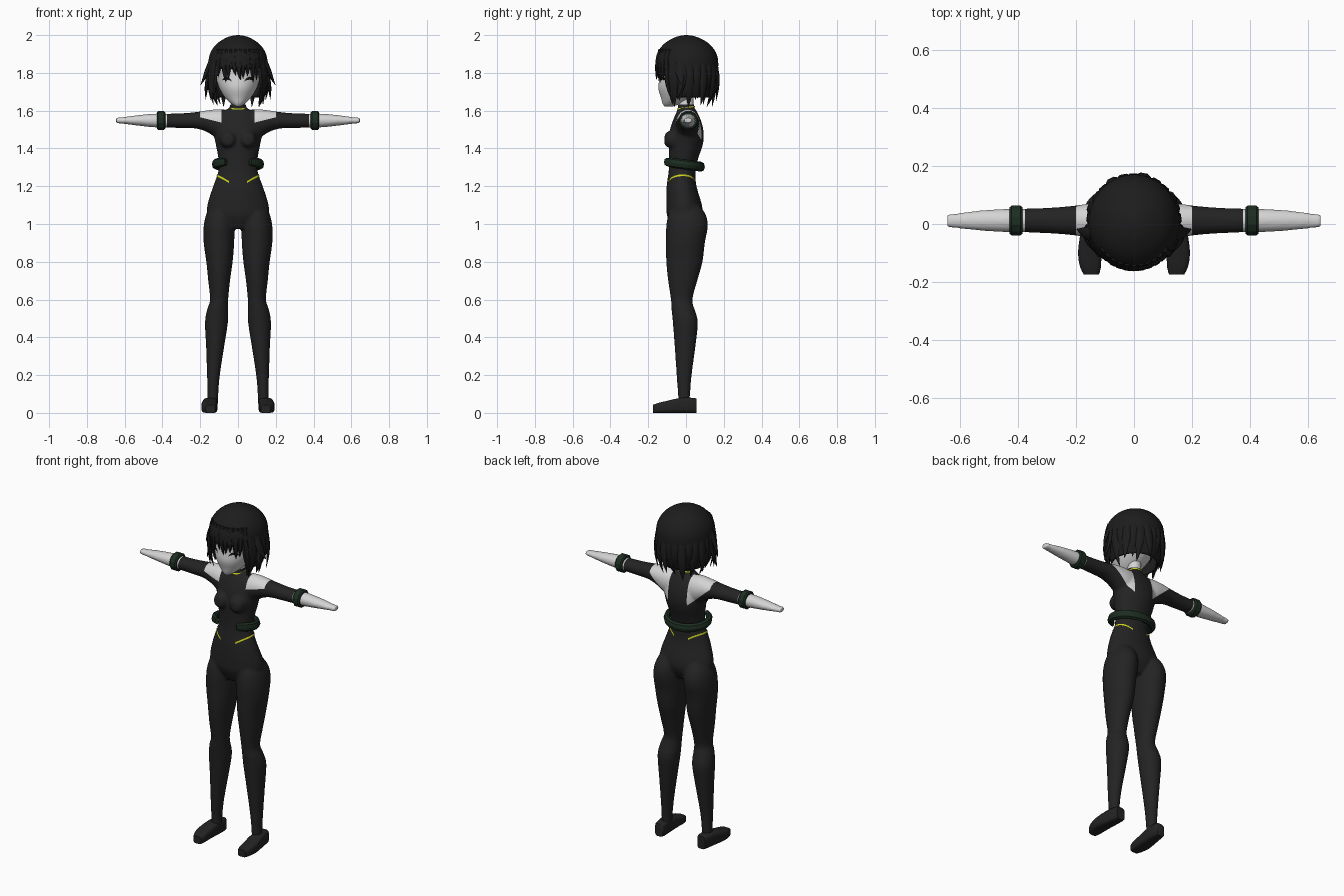
import bpy, bmesh, math, random
from mathutils import Vector
from mathutils.bvhtree import BVHTree

if "Cube" in bpy.data.objects:
    bpy.data.objects.remove(bpy.data.objects["Cube"])

random.seed(4)


def material(name, r, g, b):
    m = bpy.data.materials.new(name)
    m.diffuse_color = (r, g, b, 1)
    m.use_nodes = True
    m.node_tree.nodes["Principled BSDF"].inputs["Base Color"].default_value = m.diffuse_color
    return m


SUIT = material("suit black", .017, .017, .017)
HAIR = material("hair black", .012, .012, .012)
SKIN = material("pale skin", .66, .66, .66)
GREEN = material("dark green", .012, .026, .015)
YELLOW = material("yellow trim", .62, .66, .01)
DARK = material("lash black", .008, .008, .008)


def finish(name, bm, *mats, angle=50):
    bmesh.ops.recalc_face_normals(bm, faces=bm.faces)
    me = bpy.data.meshes.new(name)
    bm.to_mesh(me)
    bm.free()
    ob = bpy.data.objects.new(name, me)
    bpy.context.collection.objects.link(ob)
    for m in mats:
        me.materials.append(m)
    bpy.ops.object.select_all(action='DESELECT')
    ob.select_set(True)
    bpy.context.view_layer.objects.active = ob
    if angle:
        bpy.ops.object.shade_smooth_by_angle(angle=math.radians(angle))
    return ob


def skin_rings(bm, rings, cap=True):
    rows = [[bm.verts.new(p) for p in ring] for ring in rings]
    n = len(rows[0])
    for a, b in zip(rows, rows[1:]):
        for i in range(n):
            bm.faces.new((a[i], a[(i + 1) % n], b[(i + 1) % n], b[i]))
    if cap:
        bm.faces.new(rows[0])
        bm.faces.new(rows[-1])


def resample(rows, k):
    # Catmull-Rom interpolation between the profile rows
    out = []
    for i in range(len(rows) - 1):
        p = [rows[max(i - 1, 0)], rows[i], rows[i + 1], rows[min(i + 2, len(rows) - 1)]]
        for s in range(k):
            t = s / k
            out.append([.5 * (2 * b + (c - a) * t + (2 * a - 5 * b + 4 * c - d) * t * t
                              + (3 * b - a - 3 * c + d) * t ** 3) for a, b, c, d in zip(*p)])
    return out + [list(rows[-1])]


def loft(bm, rows, axis='z', side=1, n=24, k=3, power=1.0, cap=True):
    # row: position along axis, centre u, half width u, low v, high v
    rings = []
    for t, uc, ru, lo, hi in resample(rows, k):
        ring = []
        for i in range(n):
            a = 2 * math.pi * (i + .5) / n
            c, s = math.cos(a), math.sin(a)
            u = uc + ru * math.copysign(abs(c) ** power, c)
            v = (lo + hi) / 2 + (hi - lo) / 2 * math.copysign(abs(s) ** power, s)
            x, y, z = {'z': (u, v, t), 'x': (t, u, v), 'y': (u, t, v)}[axis]
            ring.append((side * x, y, z))
        rings.append(ring)
    skin_rings(bm, rings, cap)


def sweep(bm, pts, sizes, m=6):
    # flattened tube, its thin direction pointing away from the vertical axis
    pts = [Vector(p) for p in pts]
    rings = []
    for i, p in enumerate(pts):
        t = (pts[min(i + 1, len(pts) - 1)] - pts[max(i - 1, 0)]).normalized()
        s = t.cross(Vector((p.x, p.y, 0))).normalized()
        nrm = s.cross(t)
        w, d = sizes[i]
        rings.append([p + s * w * math.cos(2 * math.pi * j / m)
                      + nrm * d * math.sin(2 * math.pi * j / m) for j in range(m)])
    skin_rings(bm, rings)


def strip(bm, tree, samples, side, cy=0):
    # thin painted band laid on a surface; sample: angle from front, z, height
    rows = []
    for deg, z, h in samples:
        a = math.radians(deg)
        d = Vector((side * math.sin(a), -math.cos(a), 0))
        pair = []
        for zz in (z - h / 2, z + h / 2):
            hit = tree.ray_cast(Vector((0, cy, zz)) + d, -d)[0]
            pair.append(bm.verts.new(hit + d * .003))
        rows.append(pair)
    for a, b in zip(rows, rows[1:]):
        bm.faces.new((a[0], b[0], b[1], a[1]))


# body: torso, legs and arms fused into one smooth skin
bm = bmesh.new()
loft(bm, [(.975, 0, .07, -.07, .05), (1.04, 0, .155, -.10, .085), (1.1, 0, .163, -.105, .085),
          (1.2, 0, .132, -.103, .056), (1.28, 0, .104, -.092, .05), (1.35, 0, .105, -.09, .066),
          (1.43, 0, .12, -.092, .092), (1.5, 0, .132, -.085, .092), (1.56, 0, .12, -.065, .075),
          (1.6, 0, .07, -.047, .055), (1.625, 0, .04, -.04, .042), (1.7, 0, .036, -.035, .04)])
for s in (1, -1):
    loft(bm, [(1.13, .085, .04, -.05, .04), (1.06, .095, .07, -.09, .1), (.99, .1, .082, -.105, .116),
              (.9, .101, .081, -.106, .1), (.8, .098, .07, -.105, .088), (.7, .1, .058, -.095, .06),
              (.6, .1, .048, -.08, .034), (.55, .108, .055, -.077, .045), (.48, .114, .061, -.07, .063),
              (.35, .121, .048, -.06, .05), (.2, .13, .034, -.05, .03), (.09, .133, .028, -.042, .021),
              (.04, .133, .028, -.042, .021)], side=s)
    loft(bm, [(.03, .01, .06, 1.46, 1.6), (.1, .01, .065, 1.45, 1.608), (.16, .012, .058, 1.485, 1.602),
              (.22, .012, .05, 1.505, 1.593), (.3, .012, .044, 1.508, 1.586), (.38, .012, .041, 1.51, 1.584),
              (.45, .012, .04, 1.512, 1.584), (.54, .012, .034, 1.522, 1.575), (.62, .011, .025, 1.532, 1.564),
              (.645, .011, .025, 1.532, 1.565)], axis='x', side=s)
    loft(bm, [(-.115, .052 * s, .012, 1.43, 1.455), (-.104, .052 * s, .036, 1.41, 1.485),
              (-.05, .052 * s, .052, 1.39, 1.51)], axis='y')
body = finish("body", bm, SUIT, SKIN, angle=0)
rm = body.modifiers.new("fuse", 'REMESH')
rm.mode = 'VOXEL'
rm.voxel_size = .0075
sm = body.modifiers.new("relax", 'SMOOTH')
sm.factor, sm.iterations = .5, 5
for m in ("fuse", "relax"):
    bpy.ops.object.modifier_apply(modifier=m)

# bare shoulders, neck and forearms: cut along planes, then coloured by position
bm = bmesh.new()
bm.from_mesh(body.data)
cuts = [((0, 0, 1.63), (0, 0, 1)), ((0, .01, 0), (0, 1, 0))]
for s in (1, -1):
    cuts += [((s * x, 0, 0), (1, 0, 0)) for x in (.062, .088, .2, .377)]
    cuts += [((s * .1, 0, 1.54), (-.25 * s, 0, 1)), ((s * .08, 0, 1.46), (-.9 * s, 0, 1))]
for co, no in cuts:
    bmesh.ops.bisect_plane(bm, geom=bm.verts[:] + bm.edges[:] + bm.faces[:], plane_co=co, plane_no=no)
for f in bm.faces:
    c = f.calc_center_median()
    x = abs(c.x)
    if c.y < .01:
        patch = .088 < x < .2 and c.z > 1.54 + .25 * (x - .1)
    else:
        patch = .062 < x < .2 and c.z > 1.46 + .9 * (x - .08)
    f.material_index = int(x > .377 or (c.z > 1.63 and x < .06) or patch)
    f.smooth = True
body_tree = BVHTree.FromBMesh(bm)
bm.to_mesh(body.data)
bm.free()

# shoes
for s, side in ((1, "left"), (-1, "right")):
    bm = bmesh.new()
    loft(bm, [(.056, .14, .026, 0, .075), (.04, .14, .032, 0, .08), (-.03, .147, .038, 0, .08),
              (-.1, .153, .041, 0, .064), (-.15, .15, .036, 0, .052), (-.175, .147, .026, 0, .043)],
         axis='y', side=s, n=16, k=2, power=.5)
    finish(side + "_shoe", bm, SUIT)

# arm bands
for s, side in ((1, "left"), (-1, "right")):
    bm = bmesh.new()
    loft(bm, [(.385, .012, .047, 1.503, 1.593), (.392, .012, .053, 1.496, 1.6),
              (.423, .012, .053, 1.496, 1.6), (.43, .012, .047, 1.503, 1.593)],
         axis='x', side=s, n=12, k=1)
    finish(side + "_arm_band", bm, GREEN, angle=25)

# open waist ring, higher at the front
bm = bmesh.new()
path = []
for i in range(15):
    a = math.radians(32 + 296 * i / 14)
    path.append((.121 * math.sin(a), -.02 - .102 * math.cos(a), 1.317 + .014 * math.cos(a)))
sweep(bm, path, [(.02, .012)] + [(.026, .018)] * 13 + [(.02, .012)], m=8)
finish("waist_ring", bm, GREEN, angle=30)

# collar with its yellow line
bm = bmesh.new()
loft(bm, [(1.595, 0, .05, -.05, .055), (1.612, 0, .044, -.044, .046), (1.632, 0, .041, -.041, .043)], k=2)
collar_tree = BVHTree.FromBMesh(bm)
finish("collar", bm, SUIT)
bm = bmesh.new()
strip(bm, collar_tree, [(d, 1.616 - .007 * math.cos(math.radians(d)), .006) for d in range(0, 361, 15)], 1)
finish("collar_line", bm, YELLOW)

# yellow hip lines
bm = bmesh.new()
for s in (1, -1):
    strip(bm, body_tree, [(d, 1.222 + .036 * math.sin(math.radians((d - 32) * 1.5)), .009)
                          for d in range(32, 150, 6)], s, cy=-.02)
finish("hip_lines", bm, YELLOW)

# head
bm = bmesh.new()
loft(bm, [(1.622, 0, .012, -.112, -.07), (1.637, 0, .036, -.124, -.03), (1.67, 0, .07, -.133, .03),
          (1.72, 0, .1, -.147, .09), (1.78, 0, .118, -.14, .12), (1.86, 0, .125, -.135, .13),
          (1.93, 0, .09, -.09, .09), (1.96, 0, .03, -.03, .03)], n=32)
head_tree = BVHTree.FromBMesh(bm)
finish("head", bm, SKIN)

# eyelashes
bm = bmesh.new()
for s in (1, -1):
    strip(bm, head_tree, [(14, 1.757, .004), (19, 1.768, .012), (25, 1.772, .016),
                          (32, 1.77, .014), (38, 1.762, .004)], s)
finish("eyelashes", bm, DARK)

# hair cap, opened around the face
bm = bmesh.new()
loft(bm, [(1.67, 0, .125, -.13, .135), (1.73, 0, .145, -.15, .155), (1.8, 0, .154, -.16, .168),
          (1.86, 0, .157, -.162, .171), (1.91, 0, .145, -.15, .158), (1.955, 0, .112, -.115, .122),
          (1.985, 0, .065, -.066, .071), (1.997, 0, .028, -.027, .032), (2.0, 0, .002, 0, .004)], n=40)
gone = [f for f in bm.faces if f.calc_center_median().z < 1.83 and f.calc_center_median().y < -.075]
low = [f for f in bm.faces if len(f.verts) > 4 and f.calc_center_median().z < 1.7]
bmesh.ops.delete(bm, geom=list(set(gone + low)), context='FACES')
cap = finish("hair_cap", bm, HAIR)
cap.modifiers.new("thickness", 'SOLIDIFY').thickness = .008


# hair locks: pointed strands around the head
def lock(bm, deg, z0, r0, z1, r1, w, swing=0):
    pts, sizes = [], []
    for i in range(7):
        t = i / 6
        a = math.radians(deg + swing * t * t)
        r = r0 + (r1 - r0) * t ** 2.2 + .01 * math.sin(math.pi * t)
        pts.append((r * math.sin(a), .004 - 1.04 * r * math.cos(a), z0 + (z1 - z0) * t))
        k = max(.03, min(1, .6 + t) * (1 - t ** 3))
        sizes.append((w * k, .012 * k))
    sweep(bm, pts, sizes)


bm = bmesh.new()
for i in range(17):
    deg = 68 + 14 * i
    lock(bm, deg, 1.86, .15, 1.615 + .03 * (i % 2) + random.uniform(0, .02),
         (.125, .15, .11)[i % 3], .027, random.uniform(-10, 10))
for s in (1, -1):
    lock(bm, s * 50, 1.88, .148, 1.66, .15, .024, s * 8)
    lock(bm, s * 60, 1.87, .15, 1.63, .13, .026, -s * 4)
    lock(bm, s * 76, 1.87, .15, 1.735, .2, .026, s * 8)
    lock(bm, s * 82, 1.82, .152, 1.66, .178, .024, -s * 8)
finish("hair_locks", bm, HAIR, angle=40)

# fringe
bm = bmesh.new()
for i in range(11):
    deg = -50 + 10 * i
    lock(bm, deg, 1.925, .138, (1.775, 1.79, 1.76)[i % 3] - .0004 * abs(deg), .155, .02, random.uniform(-7, 7))
finish("fringe", bm, HAIR, angle=40)
